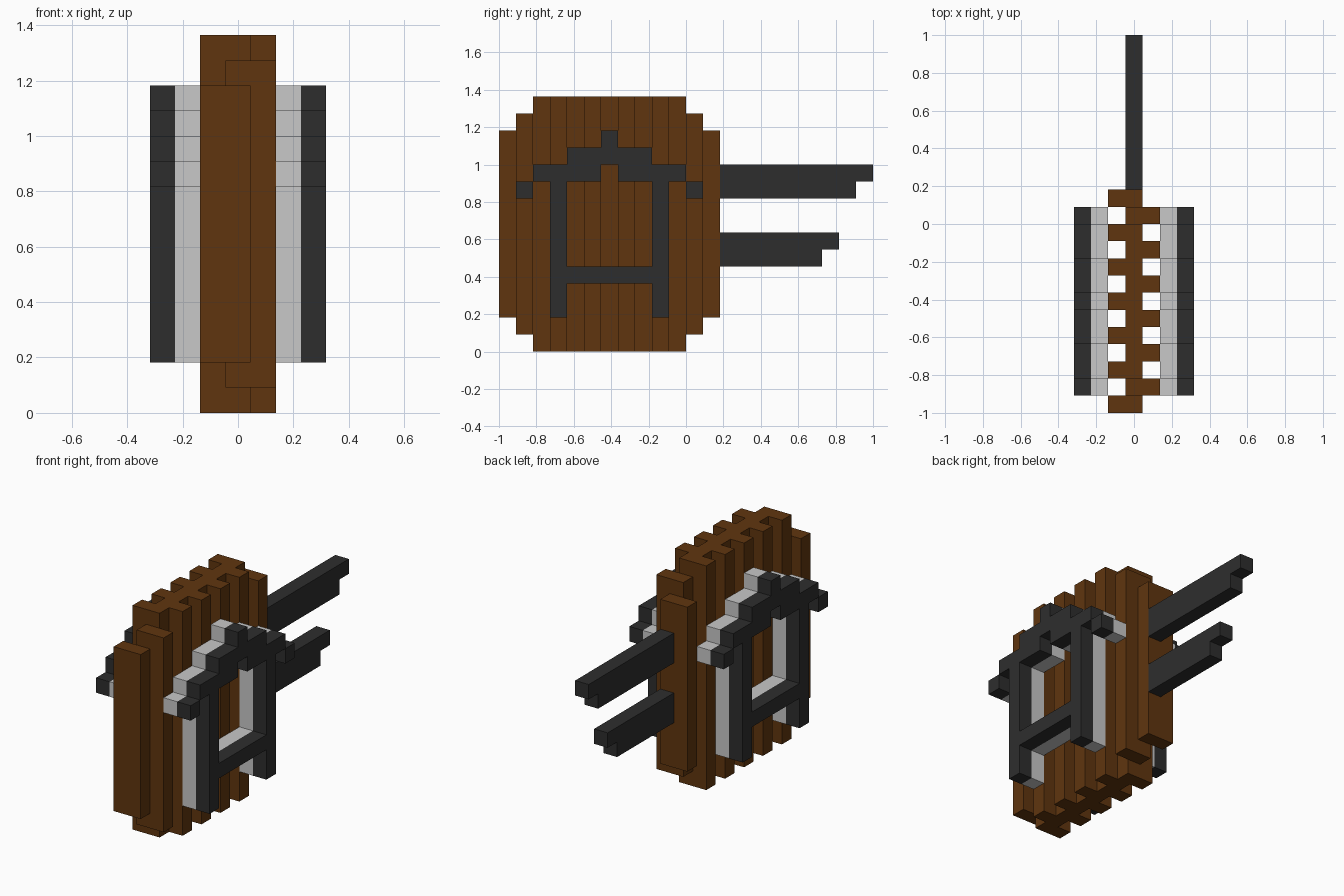
import bpy, bmesh, math
from mathutils import Vector

if "Cube" in bpy.data.objects:
    bpy.data.objects.remove(bpy.data.objects["Cube"])

U = 1 / 11  # size of one block


def material(name, color):
    m = bpy.data.materials.new(name)
    m.diffuse_color = (*color, 1)
    m.use_nodes = True
    m.node_tree.nodes["Principled BSDF"].inputs["Base Color"].default_value = m.diffuse_color
    return m


WOOD = material("brown wood", (0.117, 0.036, 0.0045))
IRON = material("dark iron", (0.027, 0.027, 0.027))
STEEL = material("light grey steel", (0.58, 0.58, 0.58))


def block(xs, ys, zs):
    """All grid cells in the given half-open ranges."""
    return {(x, y, z) for x in range(*xs) for y in range(*ys) for z in range(*zs)}


# planks, staggered left and right, shorter towards the ends
planks = set()
for i in range(13):
    inset = max(0, 2 - min(i, 12 - i))
    x0 = -1 if i % 2 == 0 else 0
    planks |= block((x0, x0 + 2), (i, i + 1), (inset, 15 - inset))


def frame(x):
    """One layer of the gate-shaped side frame."""
    xs = (x, x + 1)
    cells = block(xs, (6, 7), (12, 13)) | block(xs, (4, 9), (11, 12))    # peak
    cells |= block(xs, (2, 6), (10, 11)) | block(xs, (7, 11), (10, 11))  # eaves
    cells |= block(xs, (4, 9), (4, 5))                                   # crossbar
    for leg, tip in ((3, 1), (9, 11)):
        cells |= block(xs, (leg, leg + 1), (2, 10))
        cells |= block(xs, (tip, tip + 1), (9, 10))
    return cells


parts = {"plank_body": (planks, WOOD)}
for side, s in (("left", -1), ("right", 1)):
    parts["frame_backing_" + side] = (frame(2 * s), STEEL)
    parts["frame_face_" + side] = (frame(3 * s), IRON)

# stepped prongs at the back
for name, z, end in (("upper_prong", 9, 22), ("lower_prong", 5, 20)):
    cells = block((0, 1), (13, end - 1), (z, z + 1)) | block((0, 1), (13, end), (z + 1, z + 2))
    parts[name] = (cells, IRON)

solid = set().union(*(c for c, _ in parts.values()))


def build(name, cells, mat):
    """Skin the exposed sides of the cells, then merge flat areas."""
    bm = bmesh.new()
    for c in sorted(cells):
        centre = Vector((c[0], c[1] - 10.5, c[2] + 0.5))
        for axis in range(3):
            for sign in (-1, 1):
                near = list(c)
                near[axis] += sign
                if tuple(near) in solid:
                    continue
                n = Vector((0, 0, 0))
                n[axis] = sign
                a = Vector((0, 0, 0))
                a[(axis + 1) % 3] = 1
                b = n.cross(a)
                ring = ((-1, -1), (1, -1), (1, 1), (-1, 1))
                bm.faces.new([bm.verts.new((centre + (n + a * i + b * j) / 2) * U)
                              for i, j in ring])
    bmesh.ops.remove_doubles(bm, verts=bm.verts, dist=U / 100)
    bmesh.ops.dissolve_limit(bm, angle_limit=math.radians(1),
                             verts=bm.verts, edges=bm.edges)
    mesh = bpy.data.meshes.new(name)
    bm.to_mesh(mesh)
    bm.free()
    mesh.materials.append(mat)
    bpy.context.collection.objects.link(bpy.data.objects.new(name, mesh))


for name, (cells, mat) in parts.items():
    build(name, cells, mat)
